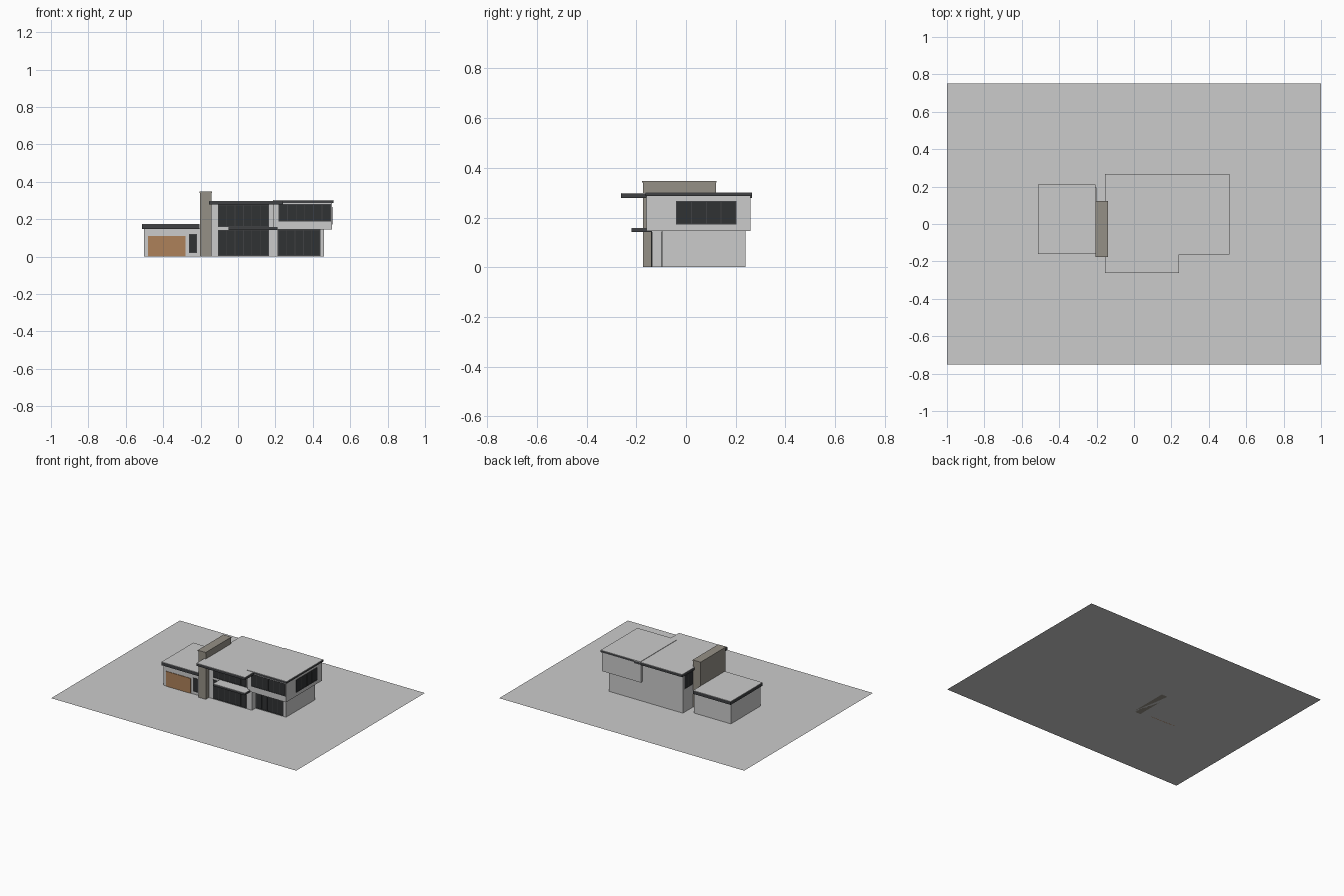
import bpy, bmesh

if "Cube" in bpy.data.objects:
    bpy.data.objects.remove(bpy.data.objects["Cube"])


def material(name, rgb):
    m = bpy.data.materials.new(name)
    m.diffuse_color = (*rgb, 1)
    m.use_nodes = True
    m.node_tree.nodes["Principled BSDF"].inputs["Base Color"].default_value = m.diffuse_color
    return m


DARK = material("dark_trim", (0.05, 0.053, 0.056))
GLASS = material("dark_glass", (0.03, 0.032, 0.034))
WOOD = material("wood", (0.42, 0.22, 0.10))
STONE = material("stone", (0.30, 0.28, 0.24))


def box(name, x, y, z, mat=None):
    """Box given as (min, max) ranges."""
    bm = bmesh.new()
    bmesh.ops.create_cube(bm, size=1)
    for v in bm.verts:
        v.co = [r[0] + (c + 0.5) * (r[1] - r[0]) for c, r in zip(v.co, (x, y, z))]
    me = bpy.data.meshes.new(name)
    bm.to_mesh(me)
    bm.free()
    ob = bpy.data.objects.new(name, me)
    bpy.context.collection.objects.link(ob)
    if mat:
        me.materials.append(mat)
    return ob


def roof(name, x, y, z):
    """Dark fascia with a thin pale covering."""
    box(name + "_fascia", x, y, (z[0], z[1] - 0.003), DARK)
    box(name + "_top", x, y, (z[1] - 0.003, z[1]))


def window(name, axis, face, u, z, panes, out):
    """Glass with mullions on a wall facing along axis; out is +1 or -1."""
    def part(n, a, b, depth, mat):
        d = tuple(sorted((face - out * 0.004, face + out * depth)))
        box(n, *((a, d, b) if axis == "y" else (d, a, b)), mat)
    part(name + "_glass", u, z, 0.001, GLASS)
    w = 0.004
    for i in range(panes + 1):
        c = u[0] + (u[1] - u[0] - w) * i / panes
        part(name + "_mullion", (c, c + w), z, 0.003, DARK)
    for c in (z[0], z[1] - w):
        part(name + "_rail", u, (c, c + w), 0.003, DARK)


# Site slab
bpy.ops.mesh.primitive_plane_add(size=1)
site = bpy.context.object
site.name = "site"
site.scale = (2, 1.5, 1)

# Garage
box("garage_body", (-0.503, -0.2), (-0.15, 0.195), (0, 0.15))
roof("garage_roof", (-0.512, -0.205), (-0.16, 0.21), (0.148, 0.173))
box("garage_door", (-0.48, -0.28), (-0.154, -0.145), (0, 0.11), WOOD)
window("garage_window", "y", -0.15, (-0.262, -0.22), (0.02, 0.12), 1, -1)

# Stone fin wall
box("fin_wall", (-0.202, -0.142), (-0.173, 0.12), (0, 0.34), STONE)
box("fin_wall_cap", (-0.205, -0.14), (-0.177, 0.123), (0.34, 0.348), STONE)

# Main two-storey block
box("main_body", (-0.142, 0.21), (-0.137, 0.24), (0, 0.282))
roof("main_roof", (-0.155, 0.24), (-0.262, 0.266), (0.278, 0.298))
window("main_lower_window", "y", -0.137, (-0.107, 0.165), (0.003, 0.142), 6, -1)
window("main_upper_window", "y", -0.137, (-0.107, 0.165), (0.158, 0.278), 6, -1)
window("main_side_window", "x", -0.142, (0.125, 0.222), (0.17, 0.268), 2, -1)
roof("entrance_canopy", (-0.05, 0.21), (-0.22, -0.137), (0.142, 0.158))

# Right wing, with overhanging upper storey
box("wing_lower", (0.205, 0.46), (-0.096, 0.24), (0, 0.146))
box("wing_upper", (0.187, 0.503), (-0.158, 0.26), (0.145, 0.288))
roof("wing_roof", (0.187, 0.51), (-0.162, 0.266), (0.286, 0.301))
window("wing_lower_window", "y", -0.096, (0.215, 0.44), (0.003, 0.144), 5, -1)
window("wing_upper_window", "y", -0.158, (0.217, 0.497), (0.188, 0.28), 6, -1)
window("wing_side_window", "x", 0.503, (-0.04, 0.203), (0.172, 0.266), 4, 1)
